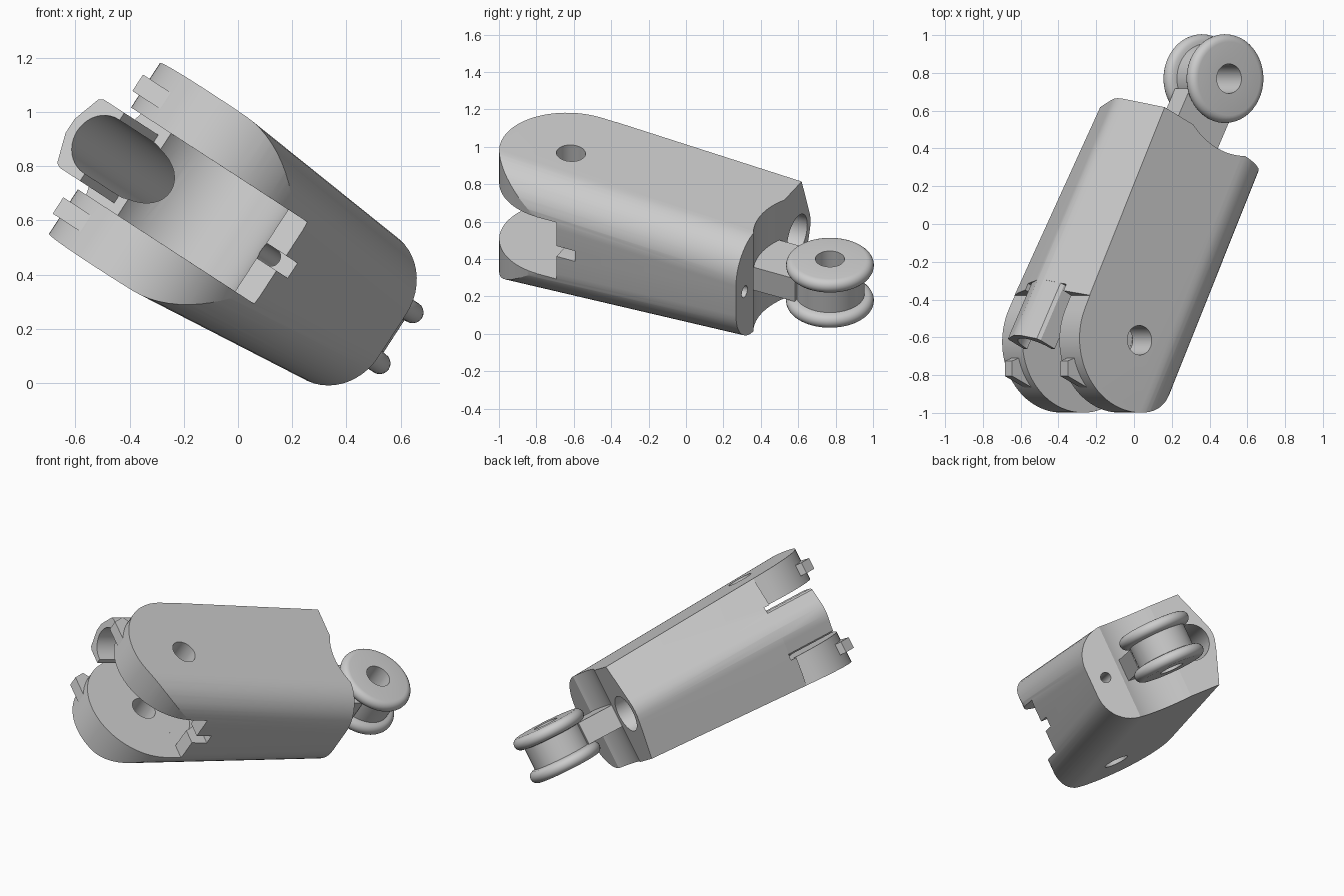
import bpy, bmesh
from math import sin, cos, pi, radians
from mathutils import Matrix, Vector

if "Cube" in bpy.data.objects:
    bpy.data.objects.remove(bpy.data.objects["Cube"])

# Local frame: l along the link, w across it, n along the hinge axis; origin = hinge centre
a, b = radians(33), radians(27)
U = Vector((-cos(a), 0, sin(a)))
Y = Vector((0, 1, 0))
N = Vector((sin(a), 0, cos(a)))
L = Y * cos(b) - U * sin(b)
W = U * cos(b) + Y * sin(b)
FRAME = Matrix((L, W, N)).transposed().to_4x4()
FRAME.translation = (-.171, -.615, .657)
WHEEL = 1.554      # wheel centre along l
R = .387           # half width of the link


def loft(name, rings, loop=False):
    """Join rings of local points into a closed solid."""
    bm = bmesh.new()
    vs = [[bm.verts.new(p) for p in ring] for ring in rings]
    n = len(vs[0])
    pairs = list(zip(vs, vs[1:] + vs[:1])) if loop else list(zip(vs, vs[1:]))
    for r0, r1 in pairs:
        for i in range(n):
            j = (i + 1) % n
            bm.faces.new((r0[i], r0[j], r1[j], r1[i]))
    if not loop:
        bm.faces.new(vs[0])
        bm.faces.new(vs[-1])
    bmesh.ops.recalc_face_normals(bm, faces=bm.faces)
    me = bpy.data.meshes.new(name)
    bm.to_mesh(me)
    bm.free()
    ob = bpy.data.objects.new(name, me)
    bpy.context.collection.objects.link(ob)
    return ob


def plan(name, pts, n0, n1):
    """Extrude an (l, w) outline along the hinge axis."""
    return loft(name, [[(p[0], p[1], n) for p in pts] for n in (n0, n1)])


def along(name, pts, l0, l1):
    """Extrude a (w, n) section along the link."""
    return loft(name, [[(l, p[0], p[1]) for p in pts] for l in (l0, l1)])


def arc(cx, cy, r, a0, a1, steps):
    return [(cx + r * cos(a0 + (a1 - a0) * i / steps),
             cy + r * sin(a0 + (a1 - a0) * i / steps)) for i in range(steps + 1)]


def circle(cx, cy, r, steps=40):
    return arc(cx, cy, r, 0, 2 * pi, steps)[:-1]


def box(x0, x1, y0, y1):
    return [(x0, y0), (x1, y0), (x1, y1), (x0, y1)]


def combine(target, other, op):
    m = target.modifiers.new(op, 'BOOLEAN')
    m.object, m.operation, m.solver = other, op, 'EXACT'
    bpy.context.view_layer.objects.active = target
    bpy.ops.object.modifier_apply(modifier=m.name)
    bpy.data.objects.remove(other, do_unlink=True)


# Tapered body: ridged on +w, large fillets on -w
def section(l):
    h, r = .368 - .046 * l, .22
    pts = [(R, -h), (.477, -.07), (.488, -.035), (.492, 0), (.488, .035), (.477, .07), (R, h)]
    pts += arc(-R + r, h - r, r, pi / 2, pi, 12)
    pts += arc(-R + r, -h + r, r, pi, 1.5 * pi, 12)
    return [(l, w, n) for w, n in pts]


body = loft("link_body", [section(-.5), section(1.3)])

# Outline seen along the hinge: round nose, side step, rear notch around the wheel
outline = arc(0, 0, R - .003, pi * 1.49, pi * .51, 41)
outline += [(.07, R - .002), (.073, .6), (1.187, .61)]
outline += arc(WHEEL, 0, .41, pi - .4626, pi + .4626, 15)
outline += [(1.187, -.5), (.013, -.51)]
combine(body, plan("trim", outline, -.6, .63), 'INTERSECT')

# Fork slot with rounded bottom
combine(body, plan("slot_round", circle(0, 0, .31, 64), -.18, .18), 'DIFFERENCE')
combine(body, plan("slot_flat", box(-.6, .11, -.62, .64), -.1801, .1801), 'DIFFERENCE')

# Channel tab reaching into the slot
half = [(.33, .15), (.43, .15), (.45, .14), (.475, .07), (.489, .03)]
tab = half + [(w, -n) for w, n in reversed(half)]
combine(body, along("tab", tab, -.22, .16), 'UNION')

# Stop fins on both fork plates
for s in (-1, 1):
    fin = [(y * cos(b) - u * sin(b), u * cos(b) + y * sin(b))
           for u, y in ((.413, -.11), (.413, -.19), (.25, -.27), (.25, -.05))]
    combine(body, plan("fin", fin, s * .27 - .036, s * .27 + .036), 'UNION')

# Hinge hole, cable channel, small wire hole with side opening
combine(body, plan("hinge_hole", circle(0, 0, .078), -.6, .6), 'DIFFERENCE')
combine(body, along("channel", circle(.335, 0, .118), -.5, 1.4), 'DIFFERENCE')
combine(body, along("wire_hole", circle(-.285, 0, .034, 24), .0, 1.4), 'DIFFERENCE')
combine(body, plan("wire_slot", box(0, .22, -.5, -.285), -.033, .033), 'DIFFERENCE')

# Arm between body and wheel
arm = plan("wheel_arm", box(1.0, 1.42, -.15, .15), -.073, .073)

# Grooved wheel with bore, turned about the hinge direction
rim = arc(.195, .112, .04, pi / 2, -pi / 2, 10)
prof = [(.078, .152)] + rim + [(.185, .07)]
prof += [(r, -n) for r, n in reversed(prof)]
rings = [[(WHEEL + r * cos(t), r * sin(t), n) for r, n in prof]
         for t in (2 * pi * i / 64 for i in range(64))]
wheel = loft("grooved_wheel", rings, loop=True)

# Tilt into place, smooth shading with crisp edges
for ob in (body, arm, wheel):
    ob.data.transform(FRAME)
    bpy.ops.object.select_all(action='DESELECT')
    ob.select_set(True)
    bpy.context.view_layer.objects.active = ob
    bpy.ops.object.shade_smooth_by_angle(angle=radians(20))
